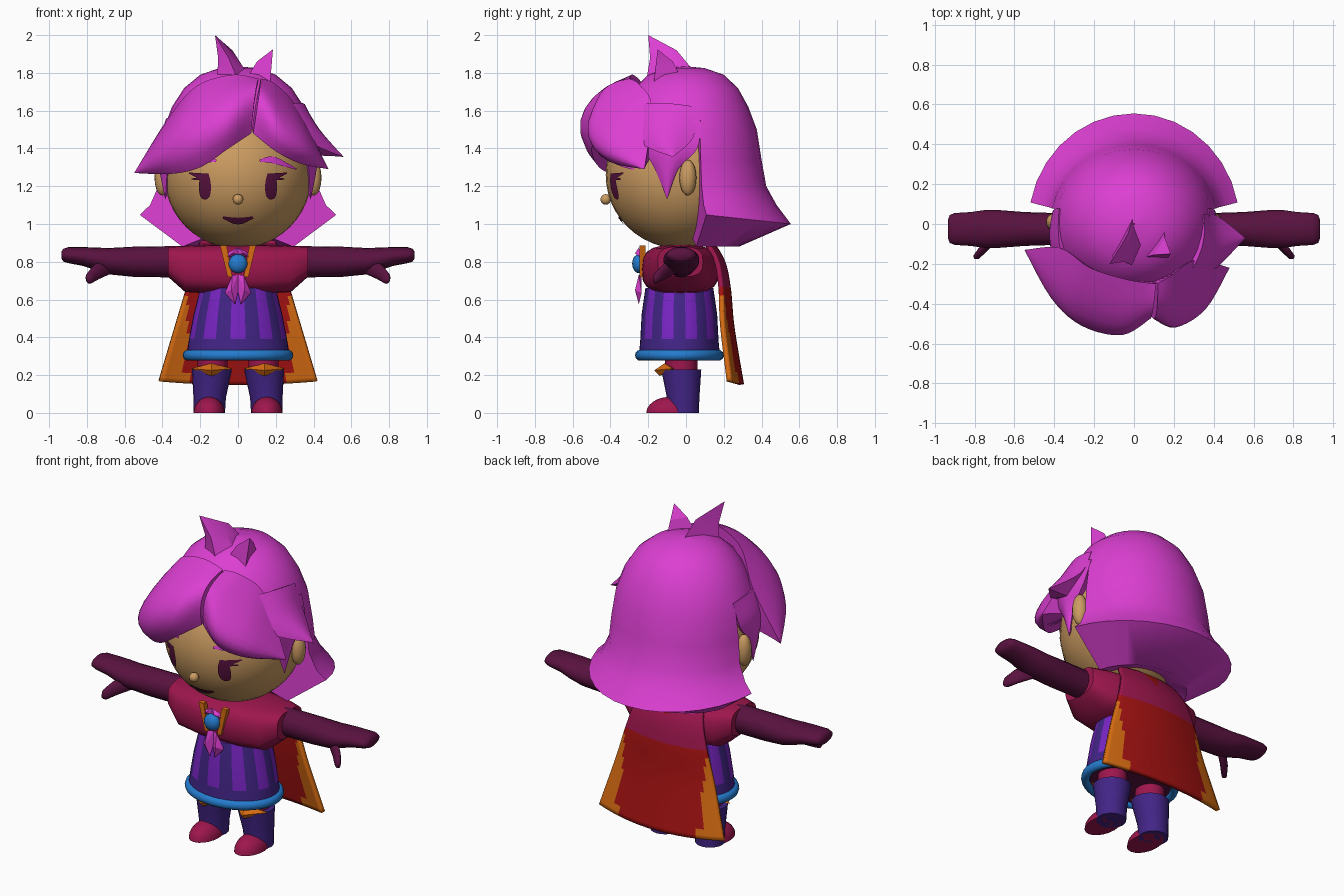
import bpy, bmesh, math
from mathutils import Vector as V

if "Cube" in bpy.data.objects:
    bpy.data.objects.remove(bpy.data.objects["Cube"])

# ---- flat colours
MATS = {}
for n, c in dict(magenta=(0.72, 0.05, 0.65), skin=(0.60, 0.33, 0.12), plum=(0.10, 0.006, 0.05),
                 crimson=(0.34, 0.008, 0.075), red=(0.38, 0.006, 0.006), orange=(0.68, 0.15, 0.006),
                 indigo=(0.055, 0.018, 0.24), violet=(0.19, 0.018, 0.55), blue=(0.018, 0.20, 0.62)).items():
    MATS[n] = bpy.data.materials.new(n)
    MATS[n].diffuse_color = (*c, 1)

HEAD, HR = V((0, -0.03, 1.26)), V((0.39, 0.395, 0.39))


def finish(name, bm, mats, rule=None, angle=40):
    """Turn a bmesh into a named object; rule(centre) gives the material index."""
    bmesh.ops.remove_doubles(bm, verts=bm.verts, dist=1e-4)
    bmesh.ops.recalc_face_normals(bm, faces=bm.faces)
    me = bpy.data.meshes.new(name)
    if rule:
        for f in bm.faces:
            f.material_index = rule(f.calc_center_median())
    bm.to_mesh(me)
    bm.free()
    for m in mats.split():
        me.materials.append(MATS[m])
    me.shade_smooth()
    me.set_sharp_from_angle(angle=math.radians(angle))
    ob = bpy.data.objects.new(name, me)
    bpy.context.collection.objects.link(ob)
    return ob


def loft(name, rings, mats, rule=None, closed=True, cap=True, angle=40):
    bm = bmesh.new()
    vs = [[bm.verts.new(p) for p in r] for r in rings]
    n = len(rings[0])
    for a, b in zip(vs, vs[1:]):
        for i in range(n if closed else n - 1):
            j = (i + 1) % n
            bm.faces.new((a[i], a[j], b[j], b[i]))
    if cap:
        bm.faces.new(vs[0])
        bm.faces.new(vs[-1])
    return finish(name, bm, mats, rule, angle)


def hull(name, pts, mat):
    bm = bmesh.new()
    for p in pts:
        bm.verts.new(p)
    bmesh.ops.convex_hull(bm, input=bm.verts)
    return finish(name, bm, mat, angle=15)


def ball(name, c, r, mat, seg=24):
    bm = bmesh.new()
    bmesh.ops.create_uvsphere(bm, u_segments=seg, v_segments=seg * 2 // 3, radius=1)
    for v in bm.verts:
        v.co = V(c) + V((v.co.x * r[0], v.co.y * r[1], v.co.z * r[2]))
    return finish(name, bm, mat)


def ellipse(c, a, b, n=24):
    """Horizontal ring."""
    return [(c[0] + a * math.cos(math.tau * i / n), c[1] + b * math.sin(math.tau * i / n), c[2]) for i in range(n)]


def smooth(pts, n=5):
    """Catmull-Rom through the points (any tuple length)."""
    pts = [tuple(p) for p in pts]
    e = [pts[0]] + pts + [pts[-1]]
    out = []
    for i in range(len(pts) - 1):
        for k in range(n):
            t = k / n
            out.append(tuple(0.5 * (2 * b + (c - a) * t + (2 * a - 5 * b + 4 * c - d) * t * t
                                    + (3 * b - a - 3 * c + d) * t ** 3) for a, b, c, d in zip(*e[i:i + 4])))
    return out + [pts[-1]]


def lock(name, rows, tip, s=1):
    """Hair lock: rows of (edge, middle, edge) closing to a tip, with a flat inner side."""
    rows = rows + [(tip,) * 3]
    cols = [smooth([(r[k][0] * s, r[k][1], r[k][2]) for r in rows]) for k in range(3)]
    rings = []
    for a, m, b in zip(*cols):
        a, m, b = V(a), V(m), V(b)
        ring = []
        for q in range(9):
            t = q / 8
            ring.append(a * (2 * t - 1) * (t - 1) + m * 4 * t * (1 - t) + b * t * (2 * t - 1))
        mid = (a + b) / 2
        depth = 0.3 * min(1, (a - b).length / 0.2)
        rings.append(ring + [mid.lerp(HEAD, depth)])
    loft(name, rings, 'magenta')


def stroke(name, pts, mat, s=1):
    """Painted mark following the face: points are (x, z, half width)."""
    p = smooth(pts, 4)
    rows = []
    for i, (x, z, w) in enumerate(p):
        a, b = p[max(i - 1, 0)], p[min(i + 1, len(p) - 1)]
        t = V((b[0] - a[0], b[1] - a[1])).normalized()
        row = []
        for k in (-1, -0.5, 0, 0.5, 1):
            px, pz = x - t.y * w * k, z + t.x * w * k
            d = 1 - (px / HR.x) ** 2 - ((pz - HEAD.z) / HR.z) ** 2
            row.append((px * s, HEAD.y - HR.y * math.sqrt(max(d, 0)) - 0.007, pz))
        rows.append(row)
    loft(name, rows, mat, closed=False, cap=False)


# ---- head and face
ball('head', HEAD, HR, 'skin', 36)
ball('nose', (0, -0.425, 1.13), (0.028, 0.028, 0.028), 'skin', 12)
stroke('mouth', [(-0.08, 1.035, 0.006), (0, 1.015, 0.018), (0.08, 1.035, 0.006)], 'plum')
for s in (-1, 1):
    ball('ear', (s * 0.40, 0.01, 1.245), (0.042, 0.045, 0.095), 'skin', 16)
    stroke('eye', [(0.178, 1.265, 0.008), (0.176, 1.25, 0.024), (0.175, 1.195, 0.032),
                   (0.175, 1.145, 0.024), (0.175, 1.13, 0.006)], 'plum', s)
    stroke('eyelash', [(0.155, 1.262, 0.005), (0.2, 1.255, 0.014), (0.26, 1.27, 0.003)], 'plum', s)
    stroke('eyelash_small', [(0.19, 1.24, 0.01), (0.245, 1.238, 0.003)], 'plum', s)
    stroke('eyebrow', [(0.115, 1.335, 0.006), (0.18, 1.34, 0.018), (0.25, 1.315, 0.012), (0.31, 1.29, 0.003)],
           'magenta', s)

# ---- hair dome with flared back
prof = [(1.835, .002, .002), (1.825, .10, .10), (1.79, .20, .20), (1.72, .285, .275), (1.62, .35, .33),
        (1.5, .395, .375), (1.34, .42, .40), (1.2, .43, .425), (1.1, .475, .48), (1.03, .53, .555),
        (0.88, .30, .28), (0.95, .12, .12)]
N, FRONT = 32, 5
bm = bmesh.new()
grid = []
for k, (z, a, b) in enumerate(prof):
    ring = []
    for i in range(N):
        t = math.tau * i / N
        dz = 0.03 * (1 - 2 * max(math.sin(t), 0)) if k == 9 else 0
        ring.append(bm.verts.new((a * math.cos(t), b * math.sin(t), z + dz)))
    grid.append(ring)
for k in range(len(prof) - 1):
    for i in range(N):
        if k < FRONT or 1 <= i < 15:
            j = (i + 1) % N
            bm.faces.new((grid[k][i], grid[k][j], grid[k + 1][j], grid[k + 1][i]))
for i in (1, 15):
    bm.faces.new([grid[k][i] for k in range(FRONT, len(prof))])
bmesh.ops.delete(bm, geom=[v for v in bm.verts if not v.link_faces], context='VERTS')
finish('hair_back', bm, 'magenta', angle=50)

# ---- fringe, side locks and crown tufts
lock('fringe_left', [((.11, -.30, 1.77), (.09, -.46, 1.68), (.07, -.45, 1.48)),
                     ((-.03, -.28, 1.79), (-.06, -.54, 1.60), (-.05, -.50, 1.40)),
                     ((-.22, -.22, 1.73), (-.27, -.49, 1.50), (-.20, -.46, 1.30)),
                     ((-.37, -.12, 1.56), (-.42, -.35, 1.40), (-.36, -.36, 1.265))], (-.55, -.13, 1.27))
lock('fringe_right', [((.12, -.30, 1.77), (.11, -.46, 1.68), (.08, -.45, 1.48)),
                      ((.20, -.25, 1.74), (.21, -.50, 1.56), (.20, -.47, 1.385)),
                      ((.31, -.18, 1.62), (.36, -.41, 1.44), (.33, -.38, 1.32))], (.48, -.22, 1.29))
lock('side_lock', [((.26, -.27, 1.63), (.34, -.12, 1.64), (.35, .05, 1.62)),
                   ((.38, -.25, 1.44), (.43, -.12, 1.50), (.42, .04, 1.46))], (.56, -.07, 1.355))
for s in (-1, 1):
    lock('temple_lock', [((.33, -.24, 1.55), (.375, -.1, 1.56), (.375, .08, 1.55)),
                         ((.37, -.22, 1.40), (.42, -.1, 1.43), (.41, .06, 1.40)),
                         ((.375, -.16, 1.28), (.415, -.1, 1.29), (.40, -.04, 1.29))], (.385, -.1, 1.13), s)


def tuft(name, base, mid, tip):
    loft(name, [base, mid, [tip] * len(base)], 'magenta', cap=False, angle=25)


tuft('tuft_large', [(-.11, -.16, 1.77), (0, .05, 1.80), (.06, -.1, 1.78), (0, -.21, 1.76)],
     [(-.105, -.17, 1.88), (-.03, -.05, 1.92), (-.01, -.11, 1.89), (-.05, -.19, 1.88)], (-.122, -.20, 2.0))
tuft('tuft_small', [(.04, -.17, 1.76), (.17, -.17, 1.75), (.15, -.02, 1.76)],
     [(.10, -.155, 1.86), (.178, -.16, 1.84), (.155, -.07, 1.86)], (.185, -.15, 1.925))

# ---- striped dress and hem
def stripes(c):
    t = math.atan2((c.y + .035) / .8, c.x) + math.pi / 2
    if c.z < .305:
        return 2
    return 1 if c.z > .39 and (t / (math.tau / 10) + .25) % 1 < .5 else 0


dress = [(.30, .20, .16), (.30, .272, .215), (.375, .262, .208), (.39, .26, .207), (.52, .235, .20), (.66, .20, .18)]
loft('dress', [ellipse((0, -.035, z), a, b, 40) for z, a, b in dress], 'indigo violet plum', stripes)
loft('hem', [[(r[0] * 1, r[1], .305 + .028 * math.sin(q)) for r in
              ellipse((0, -.035, 0), .268 + .025 * math.cos(q), .21 + .025 * math.cos(q), 40)]
             for q in [math.tau * k / 10 for k in range(11)]], 'blue', cap=False, angle=60)

# ---- legs and boots
for s in (-1, 1):
    loft('leg', [ellipse((s * .135, -.025, z), .08, .085, 16) for z in (.2, .34)], 'crimson')
    loft('boot', [ellipse((s * x, -.025 + dy, z), a, a, 20) for x, dy, z, a in
                  ((.152, .01, 0, .083), (.15, .01, .08, .086), (.138, 0, .23, .106))], 'indigo')
    bm = bmesh.new()
    bmesh.ops.create_uvsphere(bm, u_segments=20, v_segments=12, radius=1)
    for v in bm.verts:
        v.co = (s * .153 + v.co.x * .083, -.085 + v.co.y * .125, max(v.co.z, 0) * .085)
    finish('toe_cap', bm, 'crimson')
    hull('boot_cuff', [(s * .25, -.07, .235), (s * .03, -.07, .235), (s * .14, -.115, .262),
                       (s * .14, -.14, .195), (s * .14, -.168, .225), (s * .14, -.05, .235)], 'orange')

# ---- shoulder capelet
def section(x, yc, ry, z0, z1, n=20):
    f = lambda u: math.copysign(abs(u) ** .65, u)
    return [(x, yc + ry * f(math.cos(math.tau * i / n)), (z0 + z1) / 2 + (z1 - z0) / 2 * f(math.sin(math.tau * i / n)))
            for i in range(n)]


loft('capelet', [section(x, -.03, ry, z0, z1) for x, ry, z0, z1 in
                 ((-.37, .12, .72, .88), (-.28, .17, .64, .885), (-.12, .20, .63, .89), (0, .205, .63, .89),
                  (.12, .20, .63, .89), (.28, .17, .64, .885), (.37, .12, .72, .88))], 'crimson')

# ---- arms with mitten hands and thumbs
arm = [(.33, .80, .078, .083), (.55, .80, .085, .08), (.68, .803, .095, .07), (.75, .815, .095, .06),
       (.82, .828, .085, .05), (.90, .835, .08, .042), (.925, .835, .07, .034), (.935, .835, .045, .018)]
for s in (-1, 1):
    loft('arm', [[(s * x, -.025 + p[0], z + p[1]) for p in ellipse((0, 0, 0), a, b, 20)] for x, z, a, b in arm],
         'plum', angle=60)
    loft('thumb', [[(s * (x + p[0] * .7), y, z + p[1]) for p in ellipse((0, 0, 0), r, r, 12)] +
                   [] for x, y, z, r in ((.67, -.05, .79, .05), (.75, -.12, .745, .042),
                                         (.785, -.16, .715, .032), (.79, -.175, .708, .016))], 'plum', angle=60)

# ---- cape
def cape_rule(c):
    u = abs(c.x) / (.2 + (.9 - c.z) * .29)
    if c.z > .66 and not (c.z > .8 and abs(c.x) < .05 * (c.z - .8) / .1):
        return 0
    return 2 if (c.z < .62 and u > .95 - .2 * min(1, (.62 - c.z) / .25)) or (c.z < .21 and u > .6) else 1


spine = smooth([(.13, .91), (.195, .80), (.225, .66), (.245, .45), (.295, .15)], 8)
rows = []
for y, z in spine:
    w = .2 + (.9 - z) * .29
    rows.append([(w * u, y - (.03 + .05 * (.9 - z)) * u * u, z + .025 * u * u * (.9 - z))
                 for u in [k / 16 - 1 for k in range(33)]])
cape = loft('cape', rows, 'crimson red orange', cape_rule, closed=False, cap=False)
mod = cape.modifiers.new('thickness', 'SOLIDIFY')
mod.thickness, mod.offset = .025, 0

# ---- collar, gem and ribbon
ball('gem', (0, -.25, .79), (.05, .035, .05), 'blue', 16)
for s in (-1, 1):
    hull('collar_trim', [(s * x, y, z) for x, z in ((.095, .885), (.06, .885), (.055, .72), (.03, .72))
                         for y in (-.215, -.245)], 'orange')
    hull('ribbon_top', [(0, -.25, .875), (0, -.25, .84), (s * .07, -.23, .815), (s * .05, -.24, .85),
                        (s * .03, -.27, .845)], 'magenta')
    hull('ribbon_tail', [(0, -.235, .73), (s * .03, -.25, .73), (s * .07, -.235, .635), (s * .015, -.25, .575),
                         (s * .035, -.27, .65), (0, -.24, .64)], 'magenta')

for m in bpy.data.materials:
    if m.users and not m.is_grease_pencil:
        m.use_nodes = True
        m.node_tree.nodes["Principled BSDF"].inputs["Base Color"].default_value = m.diffuse_color
